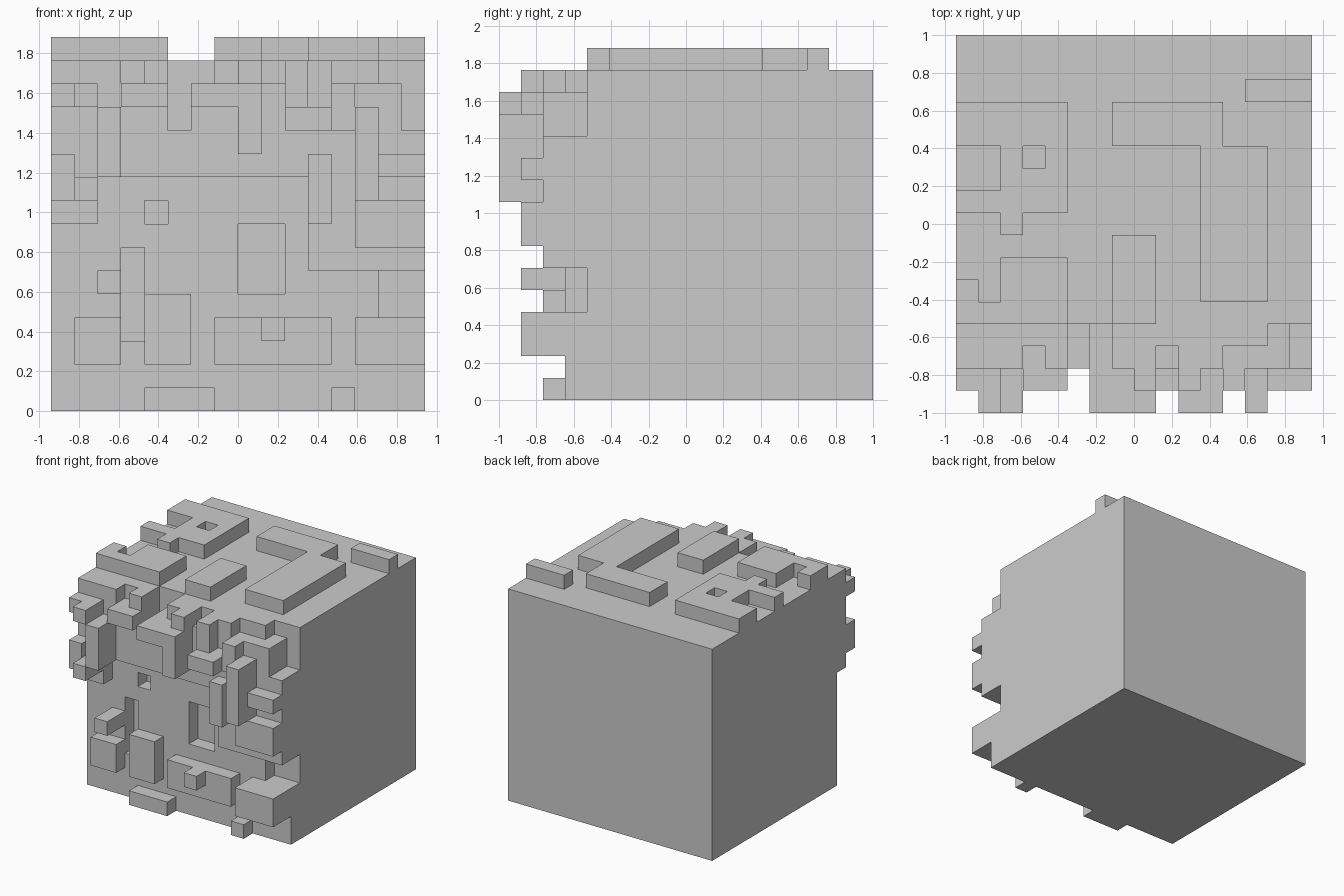
import bpy, bmesh
from itertools import product

if "Cube" in bpy.data.objects:
    bpy.data.objects.remove(bpy.data.objects["Cube"])

U = 2 / 17          # cell size
NX, NY, NZ = 16, 17, 15

# Front relief: first filled cell (counted from the front) for each x,z cell
depth = {(i, k): 3 for i, k in product(range(NX), range(NZ))}


def relief(level, *rects):
    for x0, x1, z0, z1 in rects:
        for c in product(range(x0, x1), range(z0, z1)):
            depth[c] = level


# raised band and low lumps
relief(2, (0, 16, 10, 15), (0, 2, 8, 10), (11, 16, 6, 10), (1, 3, 2, 4),
       (4, 6, 2, 5), (4, 7, 0, 1), (7, 12, 2, 4), (12, 13, 0, 1))
# notches in the top edge
relief(3, (3, 4, 14, 15), (9, 10, 14, 15), (12, 14, 14, 15))
# deep recesses
relief(4, (5, 7, 14, 15), (5, 6, 12, 14), (8, 10, 5, 8), (4, 5, 8, 9),
       (14, 16, 4, 6), (3, 4, 3, 7), (14, 15, 14, 15), (15, 16, 12, 15))
# strong lumps
relief(1, (0, 1, 9, 11), (0, 1, 13, 14), (3, 5, 13, 14), (2, 3, 5, 6),
       (8, 9, 14, 15), (10, 11, 13, 15), (12, 13, 12, 14), (11, 12, 8, 11),
       (13, 16, 7, 9), (13, 16, 2, 4), (14, 16, 10, 11), (9, 10, 3, 4))
# furthest lumps
relief(0, (1, 2, 13, 14), (1, 2, 9, 10), (2, 3, 10, 13), (6, 8, 13, 14),
       (8, 9, 11, 14), (10, 12, 12, 13), (13, 14, 9, 13))

cells = {(i, j, k) for (i, k), d in depth.items() for j in range(d, NY)}


# Raised patches on top
def patch(x0, x1, y0, y1, add=True):
    for i, j in product(range(x0, x1), range(y0, y1)):
        (cells.add if add else cells.discard)((i, j, NZ))


patch(0, 5, 9, 14)                  # left patch with notch and hole
patch(0, 2, 10, 12, False)
patch(4 - 1, 4, 11, 12, False)
patch(2, 3, 8, 9)
patch(0, 5, 4, 5)                   # front left patch
patch(0, 1, 5, 6)
patch(2, 5, 5, 7)
patch(7, 9, 4, 8)                   # centre patch
patch(7, 12, 12, 14)                # bent patch
patch(11, 14, 5, 12)
patch(13, 16, 14, 15)               # rear right strip


# Skin the filled cells: one quad wherever a cell meets open space
def skin(name, filled):
    bm = bmesh.new()
    verts = {}

    def vert(p):
        if p not in verts:
            verts[p] = bm.verts.new((p[0] * U - NX * U / 2, p[1] * U - 1, p[2] * U))
        return verts[p]

    for c in sorted(filled):
        for a, s in product(range(3), (0, 1)):
            n = list(c)
            n[a] += 2 * s - 1
            if tuple(n) in filled:
                continue
            quad = []
            for u, v in ((0, 0), (1, 0), (1, 1), (0, 1)):
                p = list(c)
                p[a] += s
                p[(a + 1) % 3] += u
                p[(a + 2) % 3] += v
                quad.append(vert(tuple(p)))
            bm.faces.new(quad if s else quad[::-1])
    mesh = bpy.data.meshes.new(name)
    bm.to_mesh(mesh)
    bm.free()
    obj = bpy.data.objects.new(name, mesh)
    bpy.context.collection.objects.link(obj)
    return obj


skin("rough_stone_block", cells)
